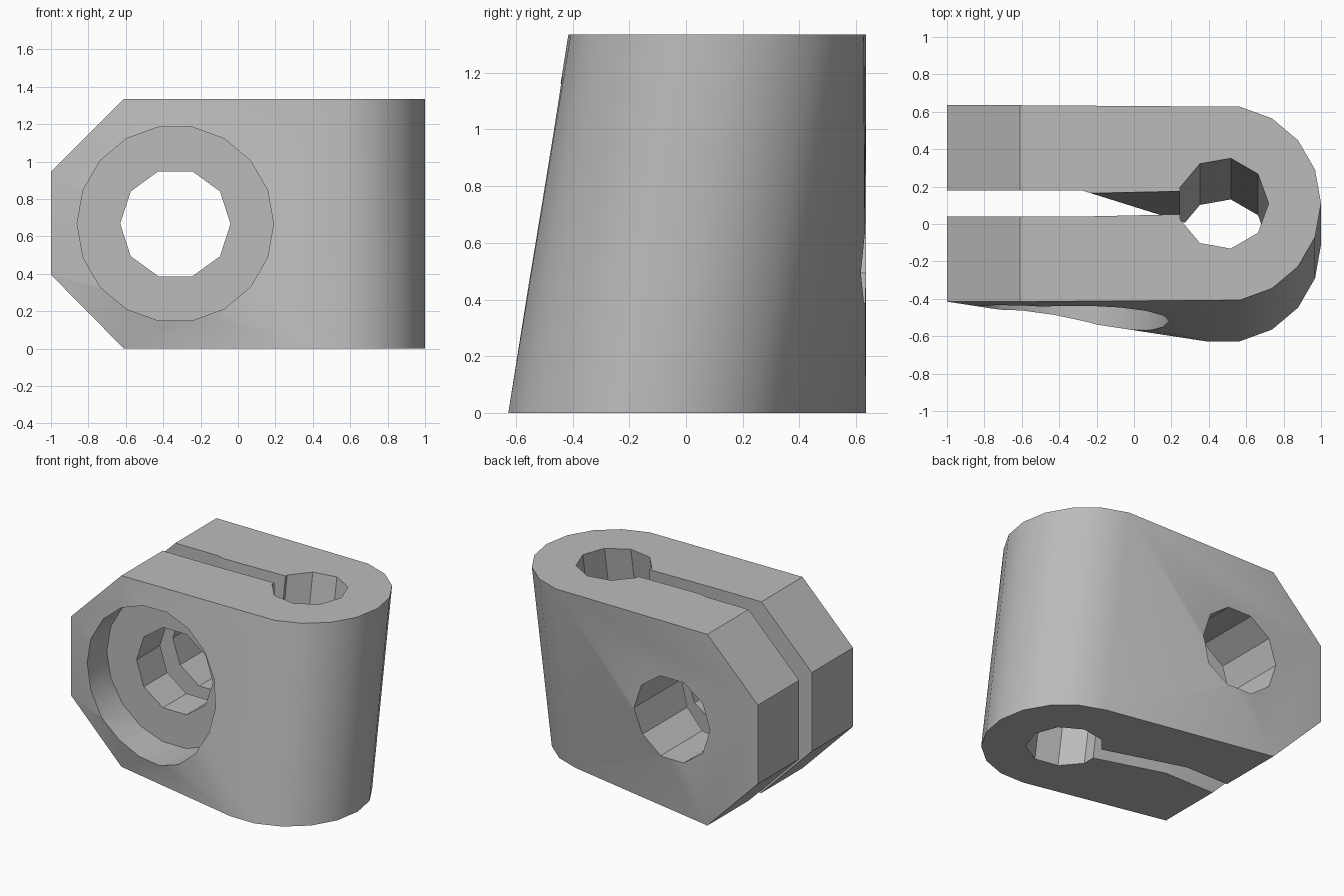
import bpy, bmesh
from math import cos, sin, tau, radians

if "Cube" in bpy.data.objects:
    bpy.data.objects.remove(bpy.data.objects["Cube"])

H = 1.335          # clamp height
R = 0.525          # rod-side radius, also counterbore radius
ROD_X, MID_Y = 0.475, 0.11
LEAN = 2 * MID_Y / H

grey = bpy.data.materials.new("plain grey")
grey.use_nodes = True
grey.diffuse_color = (0.5, 0.5, 0.5, 1)
grey.node_tree.nodes["Principled BSDF"].inputs["Base Color"].default_value = grey.diffuse_color


def circle(cx, cy, r, sides):
    return [(cx + r * cos(tau * i / sides), cy + r * sin(tau * i / sides)) for i in range(sides)]


def make_object(name, bm):
    bmesh.ops.recalc_face_normals(bm, faces=bm.faces)
    mesh = bpy.data.meshes.new(name)
    bm.to_mesh(mesh)
    bm.free()
    mesh.materials.append(grey)
    obj = bpy.data.objects.new(name, mesh)
    bpy.context.collection.objects.link(obj)
    return obj


def loft(name, start, end):
    """Closed solid between two matching rings of 3D points."""
    bm = bmesh.new()
    a = [bm.verts.new(p) for p in start]
    b = [bm.verts.new(p) for p in end]
    bm.faces.new(a)
    bm.faces.new(b)
    for i in range(len(a)):
        j = (i + 1) % len(a)
        bm.faces.new((a[i], a[j], b[j], b[i]))
    return make_object(name, bm)


def leaning(points, z, follow=None):
    """Place a plan outline at height z, shifted along the tilted rod axis."""
    follow = follow or [1] * len(points)
    return [(x, y + f * LEAN * (z - H), z) for (x, y), f in zip(points, follow)]


# Clamp body: hull of a tilted cylinder and an upright chamfered end
outline = circle(ROD_X, MID_Y, R, 18)
points = leaning(outline, 0) + leaning(outline, H)
for y in (MID_Y - R, MID_Y + R):
    points += [(-0.61, y, 0), (-0.61, y, H), (-1, y, 0.395), (-1, y, 0.945)]
bm = bmesh.new()
for p in points:
    bm.verts.new(p)
hull = bmesh.ops.convex_hull(bm, input=bm.verts)
unused = {g for g in hull["geom_interior"] + hull["geom_unused"] if isinstance(g, bmesh.types.BMVert)}
bmesh.ops.delete(bm, geom=list(unused), context='VERTS')
bmesh.ops.dissolve_limit(bm, angle_limit=radians(0.5), verts=bm.verts, edges=bm.edges)
body = make_object("clamp_body", bm)

# Cutters: tilted rod hole, clamping slit, screw hole and counterbore
low, high = -0.1, H + 0.1
bore = circle(ROD_X, MID_Y, 0.245, 9)
slit = [(-1.2, 0.04), (-0.28, 0.04), (ROD_X, 0.04), (ROD_X, 0.18), (-0.28, 0.18), (-1.2, 0.18)]
follow = [0, 0, 1, 1, 0, 0]


def along_y(r, sides, y0, y1):
    ring = circle(-0.335, H / 2, r, sides)
    return [(x, y0, z) for x, z in ring], [(x, y1, z) for x, z in ring]


cutters = [
    loft("rod_hole_cutter", leaning(bore, low), leaning(bore, high)),
    loft("slit_cutter", leaning(slit, low, follow), leaning(slit, high, follow)),
    loft("screw_hole_cutter", *along_y(0.295, 10, -0.9, 0.9)),
    loft("counterbore_cutter", *along_y(R, 18, -0.9, -0.22)),
]

bpy.context.view_layer.objects.active = body
for cutter in cutters:
    cutter.hide_render = True
    mod = body.modifiers.new(cutter.name, 'BOOLEAN')
    mod.operation = 'DIFFERENCE'
    mod.solver = 'EXACT'
    mod.object = cutter
    bpy.ops.object.modifier_apply(modifier=mod.name)
    bpy.data.objects.remove(cutter)

# Smooth the rounded end, keep machined edges sharp
bpy.ops.object.select_all(action='DESELECT')
body.select_set(True)
bpy.ops.object.shade_smooth_by_angle(angle=radians(30))
